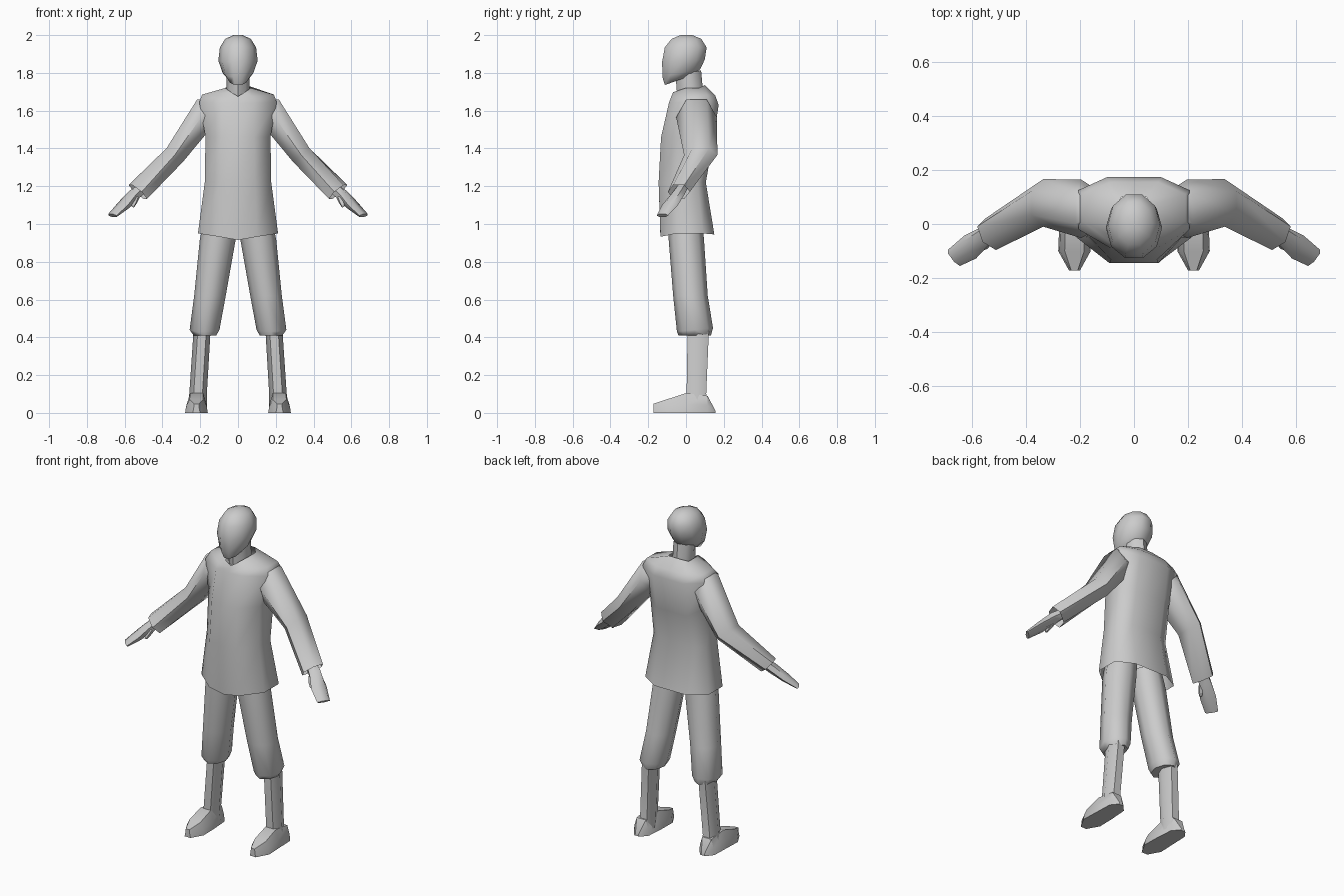
import bpy, math
from mathutils import Vector

grey = bpy.data.materials.new("plain grey")
grey.diffuse_color = (0.6, 0.6, 0.6, 1)


def loft(name, rings, cap_start=False, cap_end=False, mirror=False, angle=50):
    """Skin a list of equal-length point rings into one smooth object."""
    n = len(rings[0])
    verts = [Vector(p) for r in rings for p in r]
    faces = [(i * n + j, i * n + (j + 1) % n, (i + 1) * n + (j + 1) % n, (i + 1) * n + j)
             for i in range(len(rings) - 1) for j in range(n)]
    if cap_start:
        faces.append(tuple(reversed(range(n))))
    if cap_end:
        faces.append(tuple(range(len(verts) - n, len(verts))))
    for side in ((1, -1) if mirror else (1,)):
        label = name if not mirror else ("left_" if side > 0 else "right_") + name
        me = bpy.data.meshes.new(label)
        fs = faces if side > 0 else [tuple(reversed(f)) for f in faces]
        me.from_pydata([(v.x * side, v.y, v.z) for v in verts], [], fs)
        me.materials.append(grey)
        me.shade_smooth()
        me.set_sharp_from_angle(angle=math.radians(angle))
        bpy.context.collection.objects.link(bpy.data.objects.new(label, me))


def oval(c, u, v, n=6, phase=0.0):
    """Ring round c with half axes u and v."""
    c, u, v = Vector(c), Vector(u), Vector(v)
    return [c + u * math.cos(phase + math.tau * k / n) + v * math.sin(phase + math.tau * k / n)
            for k in range(n)]


def level(z, x0, x1, y0, y1, slope=0.0, n=8):
    """Horizontal ring filling a box, tilted by slope along y."""
    cy, hx, hy = (y0 + y1) / 2, (x1 - x0) / 2, (y1 - y0) / 2
    return oval(((x0 + x1) / 2, cy, z), (hx, 0, 0), (0, hy, slope * hy), n)


def coat_ring(zf, zs, zb, wf, w, wb, yf, y1, y2, yb):
    """Symmetric ten-point torso section, front centre first."""
    right = [(wf, yf, (zf + zs) / 2), (w, y1, zs), (w, y2, zs), (wb, yb, zb)]
    left = [(-x, y, z) for x, y, z in reversed(right)]
    return [(0, yf, zf)] + right + [(0, yb, zb)] + left


# Coat body: hem, waist, chest, shoulders, collar
loft("coat_body", [
    coat_ring(0.915, 0.95, 0.945, 0.10, 0.212, 0.11, -0.135, -0.05, 0.09, 0.15),
    coat_ring(1.22, 1.22, 1.22, 0.09, 0.176, 0.10, -0.145, -0.05, 0.06, 0.105),
    coat_ring(1.46, 1.46, 1.42, 0.085, 0.172, 0.10, -0.132, -0.04, 0.10, 0.14),
    coat_ring(1.64, 1.645, 1.63, 0.085, 0.205, 0.10, -0.09, -0.02, 0.125, 0.173),
    coat_ring(1.665, 1.685, 1.68, 0.075, 0.19, 0.09, -0.078, 0.01, 0.11, 0.155),
    coat_ring(1.675, 1.72, 1.735, 0.035, 0.068, 0.045, -0.068, 0.0, 0.07, 0.10),
], angle=60)

# Sleeves: shoulder, elbow, open cuff
loft("sleeve", [
    oval((0.15, 0.055, 1.585), (0, 0.08, 0), (0.01, 0, 0.09)),
    oval((0.195, 0.056, 1.565), (0, 0.108, 0), (0.025, 0, 0.108)),
    oval((0.335, 0.078, 1.365), (0, 0.088, 0), (0.05, 0, 0.042)),
    oval((0.53, -0.038, 1.17), (0.02, 0.058, 0), (0.045, 0, 0.042)),
], mirror=True, angle=60)

# Hands: wrist inside the cuff, palm, flat fingers
loft("hand", [
    oval((0.50, -0.02, 1.195), (0, 0.032, 0), (0.02, 0, 0.022)),
    oval((0.55, -0.045, 1.155), (0.01, 0.036, 0), (0.022, 0, 0.025)),
    oval((0.605, -0.085, 1.10), (0.022, 0.042, 0), (0.018, 0, 0.02)),
    oval((0.665, -0.125, 1.045), (0.022, 0.03, 0), (0.012, 0, 0.01)),
], cap_start=True, cap_end=True, mirror=True)
loft("thumb", [
    oval((0.54, -0.06, 1.15), (0, 0.018, 0), (0.02, 0, 0.012), 5),
    oval((0.55, -0.08, 1.115), (0, 0.015, 0), (0.015, 0, 0.006), 5),
    oval((0.558, -0.09, 1.09), (0, 0.008, 0), (0.007, 0, 0.003), 5),
], cap_end=True, mirror=True)

# Trouser legs: hip, knee, gathered cuff
loft("trouser_leg", [
    level(1.02, 0.0, 0.18, -0.095, 0.085),
    level(0.92, 0.012, 0.202, -0.092, 0.095),
    level(0.62, 0.065, 0.232, -0.068, 0.115),
    level(0.44, 0.098, 0.256, -0.048, 0.143, 0.1),
    level(0.41, 0.115, 0.235, -0.04, 0.132),
], cap_start=True, cap_end=True, mirror=True, angle=60)

# Lower legs
loft("lower_leg", [
    level(0.44, 0.145, 0.235, 0.0, 0.13, n=6),
    level(0.10, 0.165, 0.258, -0.005, 0.115, n=6),
    level(0.03, 0.165, 0.265, 0.0, 0.13, n=6),
], mirror=True)


# Shoes: sections running from heel to toe
def shoe_ring(y, x0, x1, top):
    m, q = (x0 + x1) / 2, (x1 - x0) * 0.3
    return [(x0, y, 0), (x0 + 0.005, y, top * 0.45), (m - q, y, top),
            (m + q, y, top), (x1 - 0.005, y, top * 0.45), (x1, y, 0)]


loft("shoe", [
    shoe_ring(0.155, 0.205, 0.24, 0.012),
    shoe_ring(0.115, 0.17, 0.272, 0.09),
    shoe_ring(0.0, 0.162, 0.276, 0.105),
    shoe_ring(-0.10, 0.16, 0.28, 0.072),
    shoe_ring(-0.172, 0.20, 0.24, 0.048),
], cap_start=True, cap_end=True, mirror=True, angle=40)

# Neck
loft("neck", [
    level(1.68, -0.06, 0.06, -0.045, 0.09, 0.35),
    level(1.80, -0.06, 0.06, -0.055, 0.08, 0.2),
])

# Head: jaw, cheeks, brow, crown
loft("head", [
    level(1.765, -0.052, 0.052, -0.116, 0.055, 0.36, 10),
    level(1.80, -0.082, 0.082, -0.13, 0.082, 0.22, 10),
    level(1.865, -0.104, 0.104, -0.132, 0.105, 0.05, 10),
    level(1.935, -0.096, 0.096, -0.118, 0.115, 0.0, 10),
    level(1.98, -0.068, 0.068, -0.08, 0.085, 0.0, 10),
    level(2.0, -0.025, 0.025, -0.03, 0.035, 0.0, 10),
], cap_start=True, cap_end=True, angle=60)
